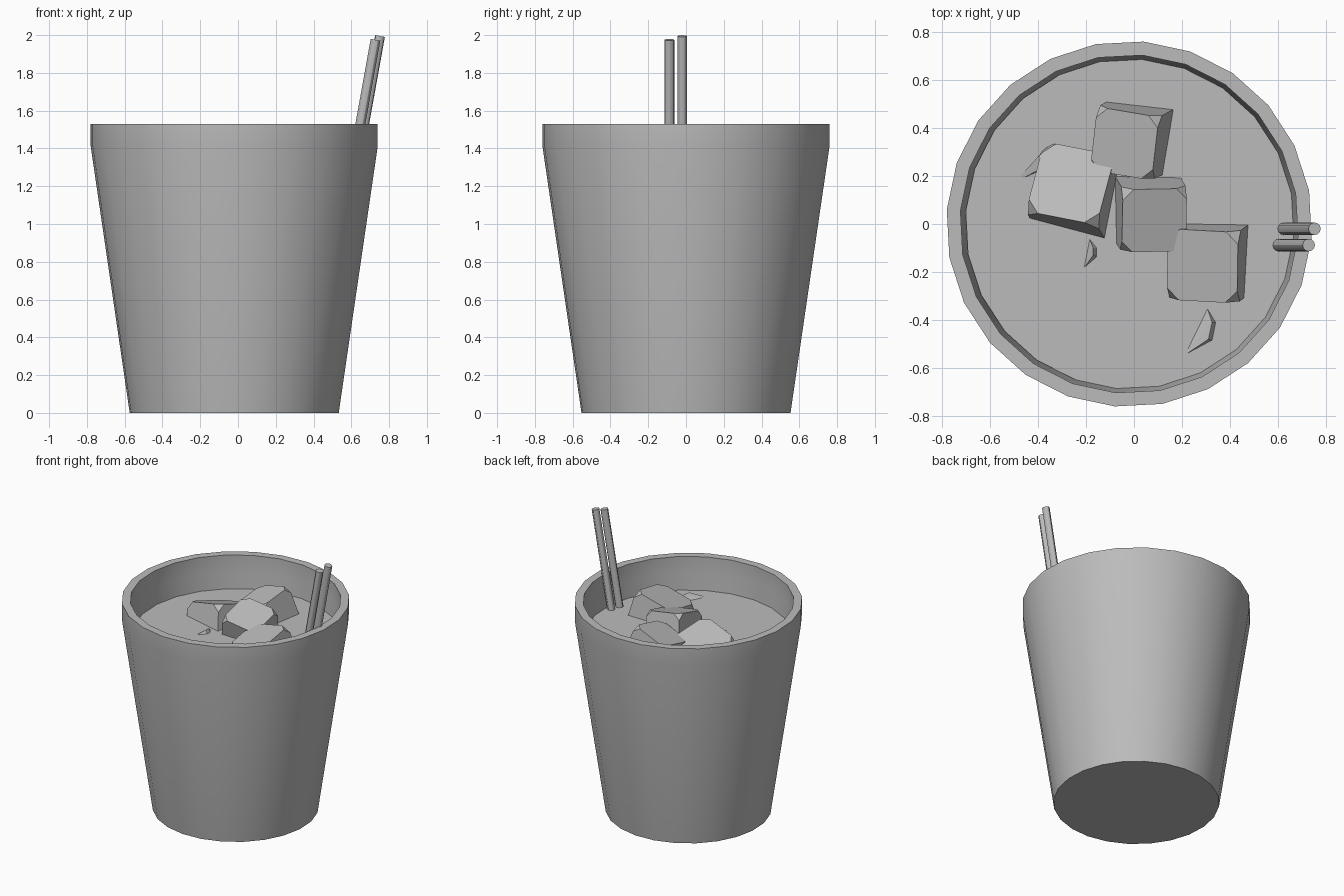
import bpy, bmesh, math
from mathutils import Matrix, Vector

if "Cube" in bpy.data.objects:
    bpy.data.objects.remove(bpy.data.objects["Cube"])

grey = bpy.data.materials.new("plain grey")
grey.use_nodes = True
colour = (0.5, 0.5, 0.5, 1)
grey.diffuse_color = colour
grey.node_tree.nodes["Principled BSDF"].inputs["Base Color"].default_value = colour

SIDES = 24
CENTRE_X = -0.02
LIQUID_Z = 1.29


def finish(name, bm, smooth=False):
    bmesh.ops.recalc_face_normals(bm, faces=bm.faces[:])
    mesh = bpy.data.meshes.new(name)
    bm.to_mesh(mesh)
    bm.free()
    mesh.materials.append(grey)
    ob = bpy.data.objects.new(name, mesh)
    bpy.context.collection.objects.link(ob)
    if smooth:
        bpy.ops.object.select_all(action="DESELECT")
        ob.select_set(True)
        bpy.context.view_layer.objects.active = ob
        bpy.ops.object.shade_smooth_by_angle(angle=math.radians(30))
    return ob


def lathe(name, profile, centre_x):
    """Turn an open (radius, height) profile and cap both ends."""
    bm = bmesh.new()
    rings = []
    for r, z in profile:
        angles = [math.radians(10.5) + math.tau * i / SIDES for i in range(SIDES)]
        rings.append([bm.verts.new((centre_x + r * math.cos(a), r * math.sin(a), z)) for a in angles])
    for low, high in zip(rings, rings[1:]):
        for i in range(SIDES):
            j = (i + 1) % SIDES
            bm.faces.new((low[i], low[j], high[j], high[i]))
    bm.faces.new(rings[0])
    bm.faces.new(rings[-1])
    return finish(name, bm, True)


# Tapered cup with an upright rim band, and the drink inside it
lathe("cup", [(0.555, 0), (0.762, 1.41), (0.762, 1.53), (0.705, 1.53),
              (0.705, 1.41), (0.505, 0.06)], CENTRE_X)
lathe("drink", [(0.50, 0.065), (0.688, LIQUID_Z)], CENTRE_X + 0.005)


# Leaning straws
def straw(name, base, tip):
    base, tip = Vector(base), Vector(tip)
    axis = tip - base
    bm = bmesh.new()
    bmesh.ops.create_cone(bm, cap_ends=True, segments=12, radius1=0.026, radius2=0.026,
                          depth=axis.length)
    turn = axis.to_track_quat("Z", "Y").to_matrix().to_4x4()
    bmesh.ops.transform(bm, matrix=Matrix.Translation((base + tip) / 2) @ turn, verts=bm.verts)
    finish(name, bm, True)


straw("back_straw", (0.41, -0.02, 0.1), (0.752, -0.02, 1.995))
straw("front_straw", (0.39, -0.088, 0.1), (0.728, -0.088, 1.975))


# Tilted ice cubes with clipped corners, placed by the middle of the top face
def ice_cube(name, top, size, yaw, lean_x, lean_y):
    normal = Vector((math.tan(math.radians(lean_x)), math.tan(math.radians(lean_y)), 1)).normalized()
    bm = bmesh.new()
    bmesh.ops.create_cube(bm, size=size)
    bmesh.ops.bevel(bm, geom=bm.verts[:], offset=size * 0.17, segments=1, affect="VERTICES")
    tilt = Vector((0, 0, 1)).rotation_difference(normal).to_matrix().to_4x4()
    spin = Matrix.Rotation(math.radians(yaw), 4, "Z")
    place = Matrix.Translation(Vector(top) - normal * size / 2)
    bmesh.ops.transform(bm, matrix=place @ tilt @ spin, verts=bm.verts)
    finish(name, bm)


ice_cube("back_ice_cube", (-0.04, 0.335, 1.425), 0.27, -8, -17, -9)
ice_cube("left_ice_cube", (-0.265, 0.17, 1.38), 0.31, -13, -11, 18)
ice_cube("middle_ice_cube", (0.085, 0.015, 1.44), 0.27, 0, 9, -15)
ice_cube("front_ice_cube", (0.285, -0.175, 1.41), 0.3, -2, -13, -10)


# Ice tips just breaking the surface: outline at the waterline plus raised points
def ice_tip(name, outline, peaks):
    bm = bmesh.new()
    for x, y in outline:
        bm.verts.new((x, y, LIQUID_Z - 0.01))
    for x, y, rise in peaks:
        bm.verts.new((x, y, LIQUID_Z + rise))
    bmesh.ops.convex_hull(bm, input=bm.verts[:])
    finish(name, bm)


ice_tip("small_ice_tip", [(-0.19, -0.05), (-0.15, -0.10), (-0.15, -0.14), (-0.22, -0.20)],
        [(-0.17, -0.10, 0.025), (-0.17, -0.13, 0.025)])
ice_tip("front_ice_tip", [(0.30, -0.335), (0.345, -0.41), (0.33, -0.485), (0.19, -0.56)],
        [(0.325, -0.41, 0.03), (0.31, -0.48, 0.03)])
ice_tip("left_ice_tip", [(-0.50, 0.17), (-0.35, 0.335), (-0.25, 0.32), (-0.28, 0.27)],
        [(-0.40, 0.28, 0.025), (-0.28, 0.29, 0.045)])
